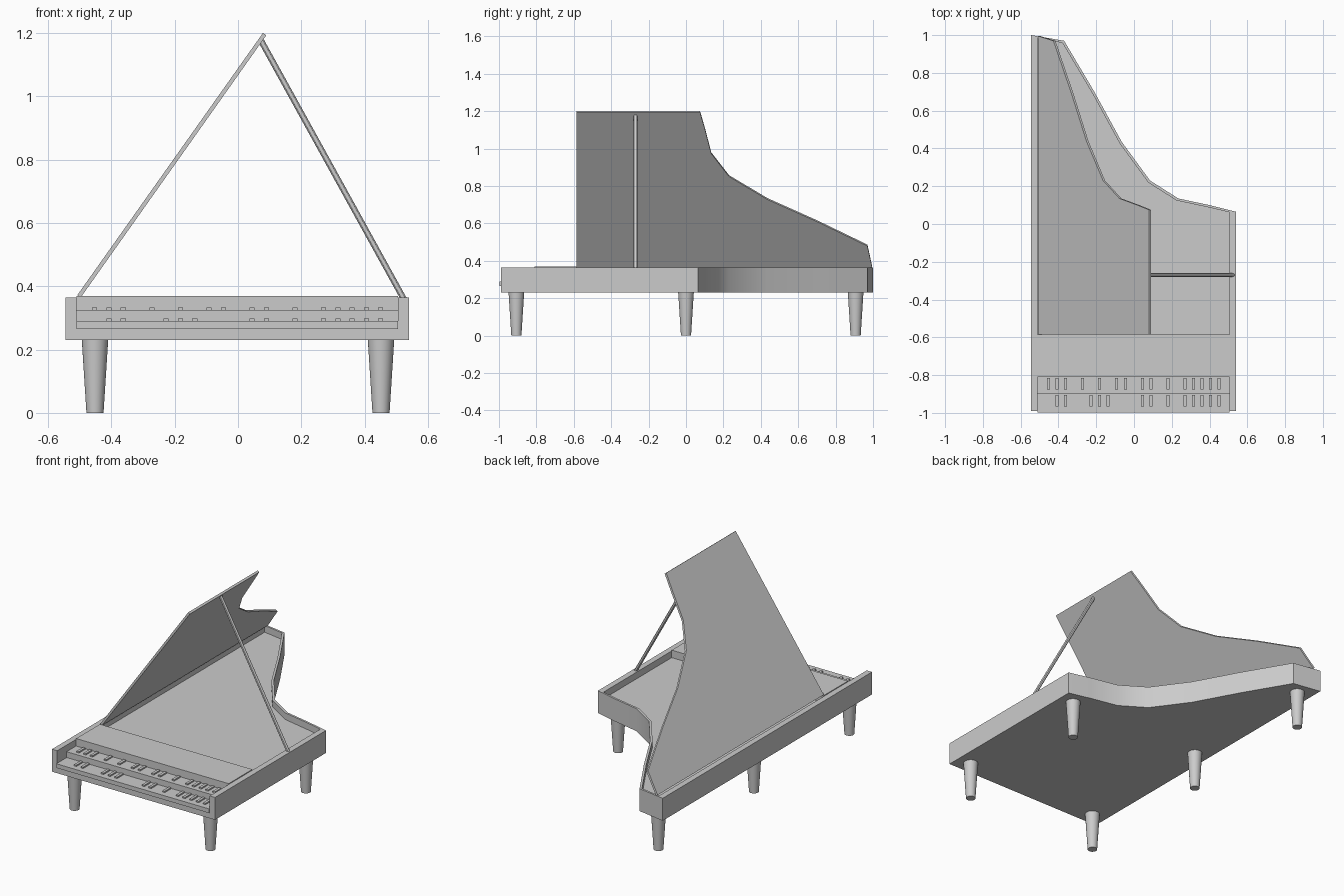
import bpy, bmesh, math
from mathutils import Vector, Matrix

if "Cube" in bpy.data.objects:
    bpy.data.objects.remove(bpy.data.objects["Cube"])

grey = bpy.data.materials.new("light grey")
grey.use_nodes = True
COLOUR = (0.6, 0.6, 0.6, 1)
grey.diffuse_color = COLOUR
grey.node_tree.nodes["Principled BSDF"].inputs["Base Color"].default_value = COLOUR


def finish(name, bm, smooth=False):
    bmesh.ops.recalc_face_normals(bm, faces=bm.faces)
    mesh = bpy.data.meshes.new(name)
    bm.to_mesh(mesh)
    bm.free()
    mesh.materials.append(grey)
    obj = bpy.data.objects.new(name, mesh)
    bpy.context.collection.objects.link(obj)
    if smooth:
        bpy.ops.object.select_all(action="DESELECT")
        obj.select_set(True)
        bpy.context.view_layer.objects.active = obj
        bpy.ops.object.shade_smooth_by_angle(angle=math.radians(30))
    return obj


def prism(name, outline, z0, z1, smooth=False):
    """Extrude a flat outline from z0 up to z1."""
    bm = bmesh.new()
    face = bm.faces.new([bm.verts.new((x, y, z0)) for x, y in outline])
    top = bmesh.ops.extrude_face_region(bm, geom=[face])["geom"]
    bmesh.ops.translate(bm, vec=(0, 0, z1 - z0),
                        verts=[v for v in top if isinstance(v, bmesh.types.BMVert)])
    return finish(name, bm, smooth)


def box(name, x0, x1, y0, y1, z0, z1):
    return prism(name, [(x0, y0), (x1, y0), (x1, y1), (x0, y1)], z0, z1)


def rod(name, start, end, r0, r1, sides):
    start, end = Vector(start), Vector(end)
    axis = end - start
    bm = bmesh.new()
    turn = axis.to_track_quat("Z", "Y").to_matrix().to_4x4()
    bmesh.ops.create_cone(bm, cap_ends=True, segments=sides, radius1=r0, radius2=r1,
                          depth=axis.length,
                          matrix=Matrix.Translation((start + end) / 2) @ turn)
    return finish(name, bm, True)


# Plan of the case
LEFT, RIGHT, FRONT, TAIL = -0.545, 0.54, -0.99, 1.0
IN_L, IN_R = -0.51, 0.505
BASE, TOP = 0.23, 0.365
bend = [(0.4, 0.1), (0.235, 0.135), (0.085, 0.23), (-0.065, 0.435),
        (-0.21, 0.7), (-0.37, 0.97)]
outer = [(RIGHT, FRONT), (RIGHT, 0.065)] + bend + [(LEFT, TAIL), (LEFT, FRONT)]
inner_bend = [(x - 0.009, y - 0.011) for x, y in bend]
inner = [(IN_R, 0.062)] + inner_bend + [(IN_L, 0.982)]

# Case: bottom, open-fronted rim and sunken soundboard
prism("case_bottom", outer, BASE, 0.275, True)
prism("case_rim", outer + [(IN_L, FRONT)] + inner[::-1] + [(IN_R, FRONT)],
      0.275, TOP, True)
prism("soundboard", [(IN_L, -0.6), (IN_R, -0.6)] + inner, 0.27, 0.325)

# Stepped keyboards and the board behind them
box("lower_keyboard", IN_L, IN_R, -0.998, -0.9, 0.265, 0.29)
box("upper_keyboard", IN_L, IN_R, -0.9, -0.81, 0.265, 0.325)
box("name_board", IN_L, IN_R, -0.81, -0.585, 0.265, 0.37)

# Raised keys
for row, y, z, slots in (
        ("lower", -0.965, 0.29, (1, 2, 5, 6, 7, 11, 12, 14, 16, 17, 18, 19, 20)),
        ("upper", -0.875, 0.325, (0, 1, 2, 4, 6, 8, 9, 11, 12, 14, 16, 17, 18, 19, 20))):
    for i in slots:
        x = -0.453 + i * 0.0452
        box(f"{row}_raised_key_{i}", x - 0.008, x + 0.008, y, y + 0.06, z - 0.005, z + 0.008)

# Lid, hinged along the spine and propped open
lid_plan = [(0, -0.585), (IN_R - IN_L, -0.585), (IN_R - IN_L, 0.075)]
lid_plan += [(x - IN_L, y) for x, y in bend] + [(0, 0.995)]
lid = prism("lid", lid_plan, 0, 0.013)
lid.matrix_world = (Matrix.Translation((-0.497, 0, TOP))
                    @ Matrix.Rotation(math.radians(-54.7), 4, "Y"))

# Lid prop
rod("lid_prop", (0.524, -0.27, 0.36), (0.072, -0.27, 1.178), 0.0095, 0.0095, 12)

# Tapered legs
for name, x, y in (("front_left", 0.452, -0.907), ("front_right", -0.452, -0.907),
                   ("middle_left", 0.452, 0), ("middle_right", -0.452, 0),
                   ("back", -0.452, 0.907)):
    rod(f"{name}_leg", (x, y, 0), (x, y, BASE + 0.005), 0.027, 0.042, 32)
